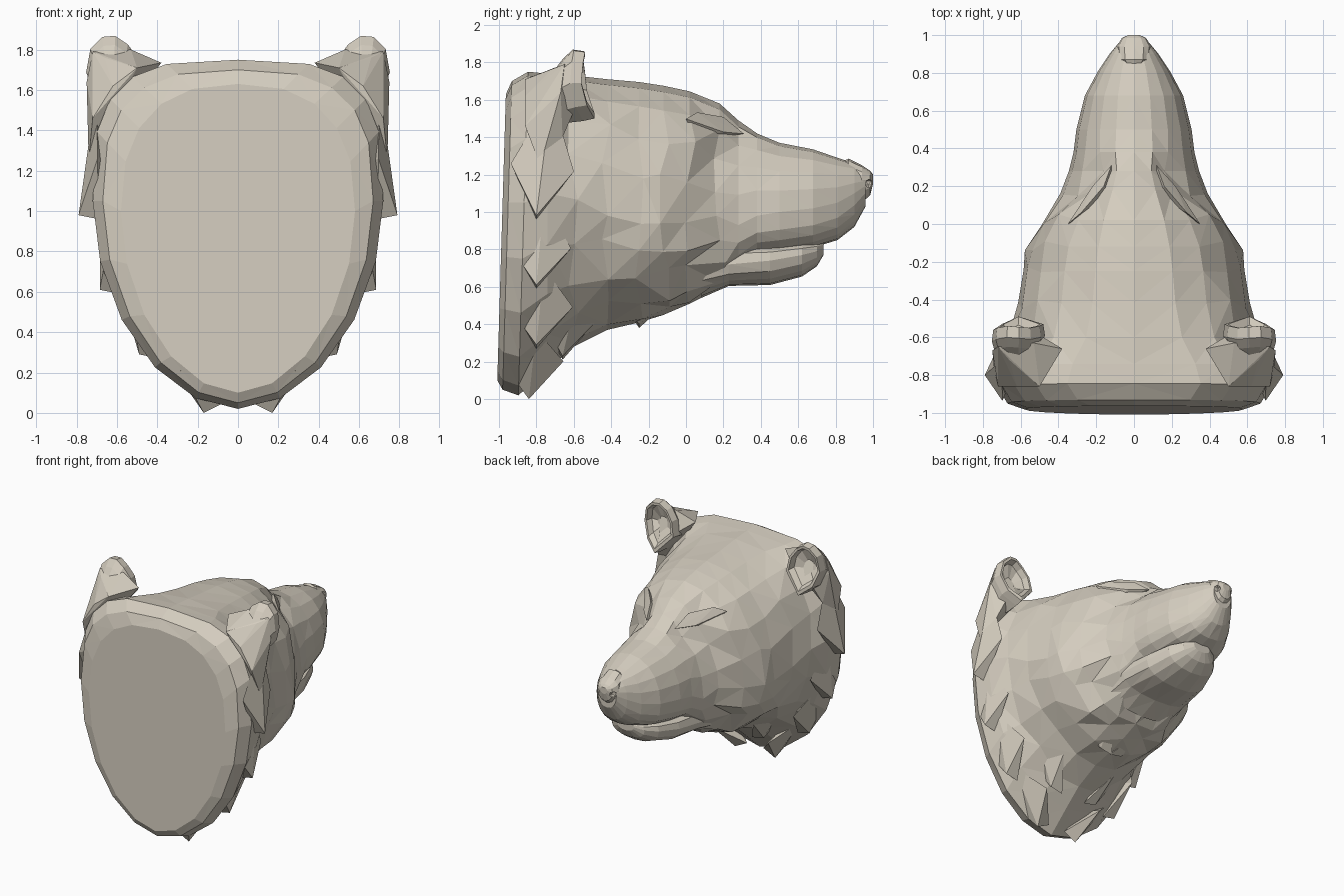
import bpy, bmesh, math, random
from mathutils import Vector

if "Cube" in bpy.data.objects:
    bpy.data.objects.remove(bpy.data.objects["Cube"])

random.seed(4)
fur = bpy.data.materials.new("warm_grey")
fur.diffuse_color = (.66, .61, .52, 1)
fur.use_nodes = True
fur.node_tree.nodes["Principled BSDF"].inputs["Base Color"].default_value = fur.diffuse_color


def finish(name, bm):
    bmesh.ops.recalc_face_normals(bm, faces=bm.faces)
    mesh = bpy.data.meshes.new(name)
    bm.to_mesh(mesh)
    bm.free()
    mesh.materials.append(fur)
    ob = bpy.data.objects.new(name, mesh)
    bpy.context.collection.objects.link(ob)
    return ob


def hull(bm, points):
    """Add a closed convex piece; points swallowed by it are dropped."""
    made = bmesh.ops.convex_hull(bm, input=[bm.verts.new(p) for p in points])
    loose = [v for v in made["geom_interior"] if isinstance(v, bmesh.types.BMVert)]
    bmesh.ops.delete(bm, geom=loose, context='VERTS')


def loft(name, sections, half=9, shape=None):
    """Skin symmetric superellipse sections: y, half width, top, mid, bottom z, roundness above / below."""
    bm = bmesh.new()
    rings = []
    for y, w, zt, zm, zb, nt, nb in sections:
        def point(i):
            a = math.pi * i / half
            c, s = math.cos(a), math.sin(a)
            n = nt if c > 0 else nb
            h = zt - zm if c > 0 else zm - zb
            p = Vector((w * max(s, 0.0) ** (2 / n), y, zm + math.copysign(h * abs(c) ** (2 / n), c)))
            return shape(p, i, half) if shape else p
        right = [point(i) for i in range(half + 1)]
        left = [Vector((-p.x, p.y, p.z)) for p in right[-2:0:-1]]
        rings.append([bm.verts.new(p) for p in right + left])
    n = len(rings[0])
    for a, b in zip(rings, rings[1:]):
        for i in range(n):
            j = (i + 1) % n
            bm.faces.new((a[i], a[j], b[j], b[i]))
    bm.faces.new(rings[0])
    bm.faces.new(rings[-1])
    bmesh.ops.triangulate(bm, faces=[f for f in bm.faces if len(f.verts) == 4])
    return finish(name, bm)


def sculpt(p, i, half):
    # slope the wall side, dent the eye sockets, roughen the fur
    if p.y < -0.8:
        p.y += 0.03 * (p.z - 0.9)
    d = (p - Vector((0.22, 0.26, 1.40))).length
    if d < 0.17:
        k = 0.045 * (1 - d / 0.17)
        p += Vector((-k, 0, -k * 0.6))
    if -0.7 < p.y < 0.2 and 2 < i < half:
        p += Vector((random.uniform(-.012, .012), random.uniform(-.035, .035), random.uniform(-.03, .03)))
    return p


# Head, from the flat wall side to the tip of the snout
loft("head", [
    (-.985, .58, 1.63, 1.0, .10, 2.5, 1.9),
    (-.955, .67, 1.70, 1.05, .05, 2.9, 1.9),
    (-.87, .72, 1.75, 1.05, .02, 3.3, 1.9),
    (-.74, .71, 1.74, 1.1, .16, 3.0, 1.9),
    (-.60, .65, 1.73, 1.05, .28, 2.5, 1.8),
    (-.42, .61, 1.71, 1.0, .37, 2.3, 1.8),
    (-.25, .595, 1.695, .95, .41, 2.2, 1.8),
    (-.12, .575, 1.675, .95, .45, 2.1, 1.8),
    (.02, .49, 1.645, .95, .51, 2.1, 1.9),
    (.18, .39, 1.58, .95, .59, 1.9, 2.1),
    (.28, .345, 1.49, .93, .68, 1.9, 2.4),
    (.38, .32, 1.42, .98, .77, 2.0, 2.8),
    (.50, .305, 1.37, 1.0, .78, 2.0, 2.8),
    (.68, .26, 1.335, 1.02, .81, 2.1, 2.8),
    (.81, .19, 1.29, 1.05, .85, 2.2, 2.6),
    (.90, .13, 1.26, 1.1, .92, 2.2, 2.3),
    (.96, .08, 1.22, 1.14, 1.03, 2.2, 2.2)], half=10, shape=sculpt)

# Lower jaw
loft("lower_jaw", [
    (.08, .30, .86, .70, .54, 2.6, 2.2),
    (.23, .295, .83, .72, .605, 3.0, 2.4),
    (.45, .26, .82, .74, .61, 3.4, 2.3),
    (.62, .205, .835, .77, .655, 3.2, 2.2),
    (.70, .14, .845, .79, .71, 2.6, 2.2),
    (.735, .07, .845, .81, .77, 2.2, 2.2)], half=8)

# Nose pad with two nostrils cut in
nose = loft("nose_pad", [
    (.83, .05, 1.27, 1.2, 1.12, 2.4, 2),
    (.87, .085, 1.285, 1.19, 1.08, 2.4, 2),
    (.94, .09, 1.25, 1.17, 1.05, 2.4, 2),
    (.985, .065, 1.22, 1.17, 1.09, 2.4, 2),
    (1.0, .03, 1.20, 1.18, 1.15, 2.2, 2)], half=6)
bm = bmesh.new()
for s in (-1, 1):
    made = bmesh.ops.create_icosphere(bm, subdivisions=1, radius=.026)
    bmesh.ops.translate(bm, verts=made["verts"], vec=(s * .06, .975, 1.155))
cutter = finish("nostril_cutter", bm)
cutter.hide_render = True
cutter.hide_viewport = True
cut = nose.modifiers.new("nostrils", 'BOOLEAN')
cut.operation = 'DIFFERENCE'
cut.object = cutter

# Ears: cupped shells opening towards the snout, with a fur base behind
rim = [Vector(p) for p in (
    (.48, -.53, 1.64), (.50, -.54, 1.75), (.55, -.55, 1.82), (.61, -.545, 1.86), (.67, -.54, 1.855),
    (.725, -.55, 1.80), (.745, -.56, 1.69), (.70, -.53, 1.57), (.61, -.49, 1.50))]
base = [(.38, -.66, 1.735), (.53, -.60, 1.80), (.48, -.57, 1.66), (.72, -.62, 1.79), (.75, -.64, 1.64),
        (.65, -.56, 1.56), (.72, -.86, 1.46), (.50, -.86, 1.71), (.62, -.86, 1.62), (.70, -.66, 1.40),
        (.74, -.78, 1.25), (.66, -.72, 1.76)]
mid = sum(rim, Vector()) / len(rim)
for side, s in (("right", 1), ("left", -1)):
    bm = bmesh.new()

    def ring(scale, dy, dz=0):
        return [bm.verts.new((s * (mid.x + (p.x - mid.x) * scale),
                              p.y + dy, mid.z + (p.z - mid.z) * scale + dz)) for p in rim]
    layers = [ring(.3, -.07, -.03), ring(.74, -.045), ring(.86, 0), ring(1, 0),
              ring(1.06, -.06), ring(.95, -.11, -.03), ring(.75, -.17, -.08)]
    for a, b in zip(layers, layers[1:]):
        for i in range(len(rim)):
            j = (i + 1) % len(rim)
            bm.faces.new((a[i], a[j], b[j], b[i]))
    bm.faces.new(layers[0])
    bm.faces.new(layers[-1])
    finish(side + "_ear", bm)
    bm = bmesh.new()
    hull(bm, [(s * x, y - (.03 if y > -.65 else 0), z) for x, y, z in base])
    finish(side + "_ear_base", bm)

# Broad fur tufts: tip, root on the coat, half width (mirrored)
tufts = [((.79, -.80, .98), (.73, -.72, 1.62), .17),
         ((.685, -.80, .61), (.71, -.76, 1.05), .17),
         ((.49, -.80, .29), (.63, -.76, .68), .18),
         ((.17, -.84, .00), (.43, -.80, .34), .17),
         ((.20, -.66, .23), (.42, -.58, .54), .15),
         ((.40, -.64, .45), (.55, -.50, .78), .15),
         ((.09, -.25, .40), (.36, -.18, .62), .16),
         ((.39, -.09, .67), (.36, .16, .84), .10),
         ((.26, .05, .59), (.30, .24, .74), .08)]
bm = bmesh.new()
for s in (-1, 1):
    for tip, root, w in tufts:
        t, r = Vector((s * tip[0], *tip[1:])), Vector((s * root[0], *root[1:]))
        out = Vector((t.x, 0, min(t.z - 1.0, 0))).normalized()
        across = (t - r).cross(out).normalized() * w
        m = r.lerp(t, .6)
        under = t + Vector((-s * .10, 0, -.02 if t.z > .1 else .05))
        hull(bm, [t, r - out * .03, m + across - out * .07, m - across - out * .07, m - out * .14, under])
finish("fur_tufts", bm)

# Slim brow ridges framing the eye sockets
bm = bmesh.new()
for s in (-1, 1):
    hull(bm, [(s * x, y, z - .012) for x, y, z in (
        (.12, .31, 1.43), (.16, .20, 1.52), (.28, .06, 1.545), (.35, .0, 1.51),
        (.22, .20, 1.44), (.12, .15, 1.42), (.25, .05, 1.40))])
finish("brow_ridges", bm)
